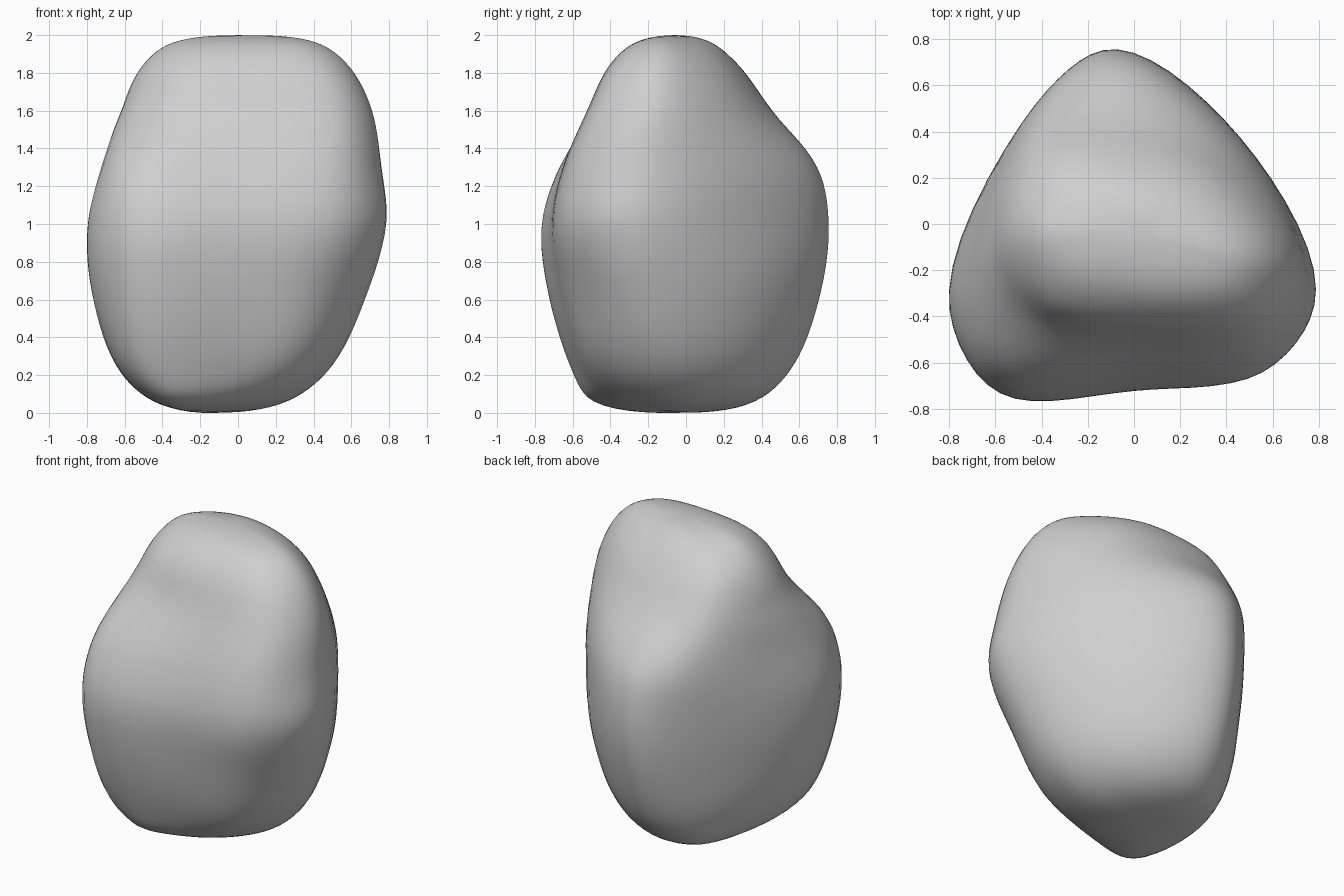
import bpy
import bmesh
from math import exp, sqrt
from mathutils import Vector

cube = bpy.data.objects.get("Cube")
if cube:
    bpy.data.objects.remove(cube)

STEPS = 7  # surface steps between neighbouring control points

# Outline of the boulder at each height, going round from the back tip
SECTIONS = {
    .06: [(-.1, .37), (-.32, .31), (-.45, -.1), (-.39, -.49), (-.1, -.45), (.13, -.31), (.27, -.08), (.15, .22)],
    .25: [(-.1, .58), (-.39, .42), (-.65, -.17), (-.54, -.59), (-.05, -.57), (.32, -.47), (.51, -.12), (.31, .33)],
    .65: [(-.1, .73), (-.42, .49), (-.79, -.28), (-.58, -.71), (0, -.68), (.46, -.58), (.7, -.24), (.45, .36)],
    1: [(-.08, .77), (-.42, .53), (-.81, -.3), (-.59, -.74), (0, -.72), (.56, -.65), (.8, -.3), (.46, .38)],
    1.3: [(-.07, .71), (-.42, .52), (-.73, -.22), (-.59, -.63), (0, -.65), (.57, -.6), (.77, -.24), (.45, .37)],
    1.6: [(-.03, .45), (-.42, .39), (-.63, -.1), (-.45, -.42), (.03, -.51), (.56, -.48), (.72, -.17), (.41, .27)],
    1.83: [(0, .28), (-.37, .25), (-.52, -.04), (-.36, -.33), (.05, -.41), (.48, -.37), (.6, -.14), (.34, .17)],
    1.96: [(0, .14), (-.22, .1), (-.36, -.03), (-.25, -.2), (.05, -.27), (.34, -.25), (.43, -.13), (.25, .05)],
}
BOTTOM = Vector((-.1, 0, 0))
TOP = Vector((.05, -.05, 2))

# Small chips in the surface: position and depth
CHIPS = [((.77, -.4, .88), .02), ((-.63, -.04, 1.6), .02), ((-.45, -.53, .15), .015)]


def blend(a, b, c, d, t):
    """Smooth curve from b to c that allows for uneven gaps to a and d."""
    before, gap, after = [sqrt((q - p).length) for p, q in ((a, b), (b, c), (c, d))]
    leave = c - b + gap * ((b - a) / before - (c - a) / (before + gap))
    arrive = c - b + gap * ((d - c) / after - (d - b) / (gap + after))
    ease = t * t * (3 - 2 * t)
    return b.lerp(c, ease) + t * (1 - t) * ((1 - t) * leave - t * arrive)


def smooth_loop(points):
    n = len(points)
    return [blend(points[i - 1], points[i], points[(i + 1) % n], points[(i + 2) % n], s / STEPS)
            for i in range(n) for s in range(STEPS)]


def smooth_path(points):
    """Curve through all the points except the two end guides."""
    path = [blend(*points[i:i + 4], s / STEPS)
            for i in range(len(points) - 3) for s in range(STEPS)]
    return path + [points[-2]]


def chipped(point):
    for centre, depth in CHIPS:
        centre = Vector(centre)
        inward = (Vector((0, 0, 1)) - centre).normalized()
        point = point + inward * depth * exp(-((point - centre).length / .06) ** 2)
    return point


# Boulder: outlines joined by smooth paths from the bottom to the top
rings = [smooth_loop([Vector((x, y, z)) for x, y in outline]) for z, outline in SECTIONS.items()]
count = len(rings[0])
bm = bmesh.new()
bottom, top = bm.verts.new(BOTTOM), bm.verts.new(TOP)
columns = []
for i in range(count):
    opposite = (i + count // 2) % count
    guides = [rings[0][opposite], BOTTOM] + [r[i] for r in rings] + [TOP, rings[-1][opposite]]
    columns.append([bm.verts.new(chipped(p)) for p in smooth_path(guides)[1:-1]])

for i, col in enumerate(columns):
    nxt = columns[(i + 1) % count]
    bm.faces.new((bottom, nxt[0], col[0]))
    bm.faces.new((top, col[-1], nxt[-1]))
    for j in range(len(col) - 1):
        bm.faces.new((col[j], nxt[j], nxt[j + 1], col[j + 1]))

# Wear the surface down slightly so that no seams show between the outlines
for _ in range(6):
    bmesh.ops.smooth_vert(bm, verts=bm.verts, factor=.5, use_axis_x=True, use_axis_y=True, use_axis_z=True)
bmesh.ops.recalc_face_normals(bm, faces=bm.faces)
for face in bm.faces:
    face.smooth = True

mesh = bpy.data.meshes.new("boulder")
bm.to_mesh(mesh)
bm.free()
boulder = bpy.data.objects.new("boulder", mesh)
bpy.context.collection.objects.link(boulder)

# Plain grey stone
stone = bpy.data.materials.new("grey_stone")
stone.use_nodes = True
colour = (.62, .62, .62, 1)
stone.diffuse_color = colour
stone.node_tree.nodes["Principled BSDF"].inputs["Base Color"].default_value = colour
mesh.materials.append(stone)
